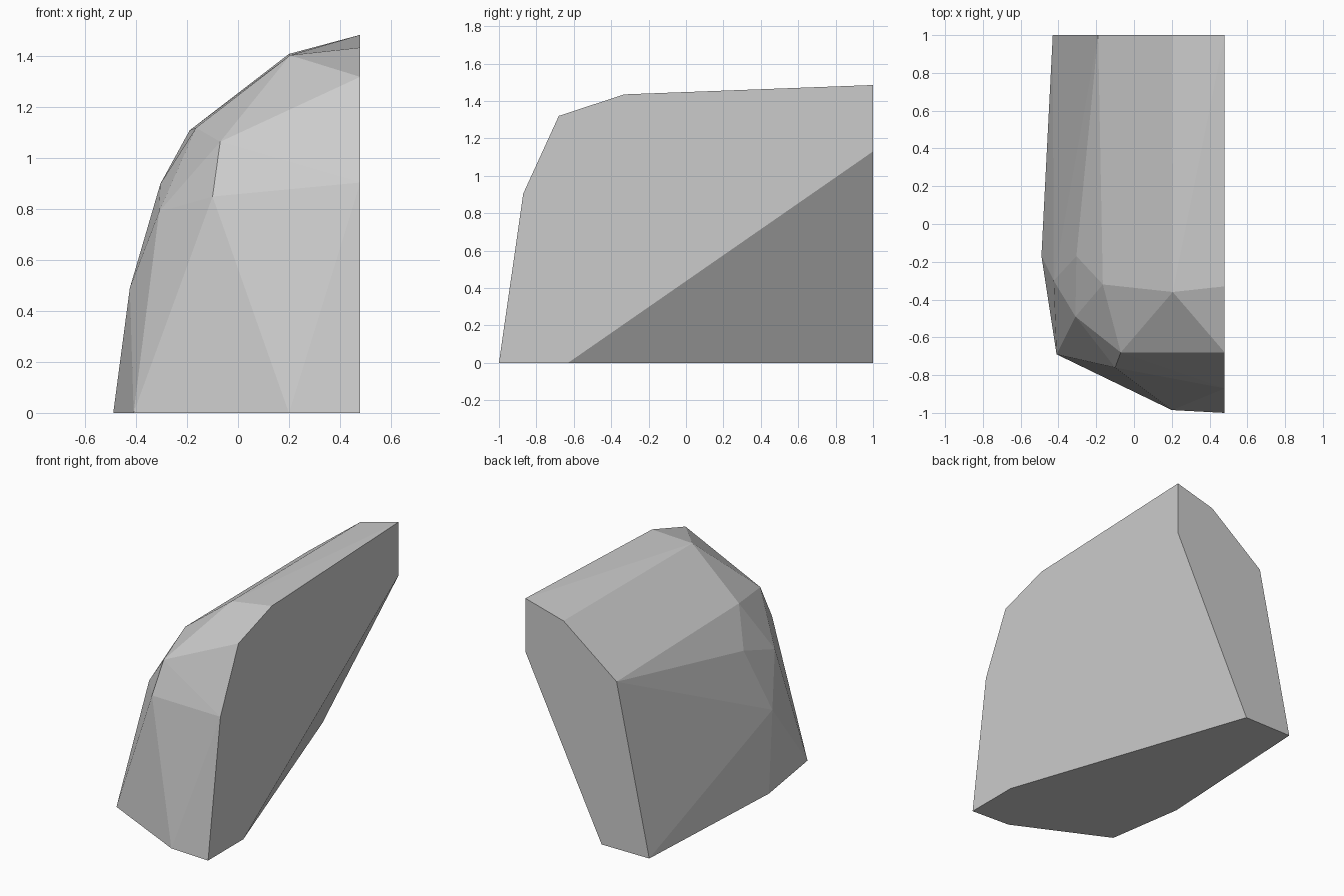
import bpy
import bmesh

cube = bpy.data.objects.get("Cube")
if cube:
    bpy.data.objects.remove(cube, do_unlink=True)

# Plain grey stone
stone = bpy.data.materials.new("grey_stone")
stone.use_nodes = True
grey = (0.6, 0.6, 0.6, 1)
stone.diffuse_color = grey
stone.node_tree.nodes["Principled BSDF"].inputs["Base Color"].default_value = grey

# Corners of the rock shard, grouped by area
ground = [(.48, -1, 0), (.2, -.985, 0), (-.41, -.69, 0), (-.49, -.17, 0),
          (-.43, 1, 0), (-.08, 1, 0), (.48, -.63, 0)]
side_cut = [(y, z) for y, z in
            ((-.87, .905), (-.68, 1.32), (-.33, 1.435), (1, 1.485), (1, 1.13))]
back_cut = [(.2, 1.41), (-.19, 1.11)]
chipped = [(-.1, -.76, .85), (-.07, -.68, 1.065), (.205, -.36, 1.405),
           (-.31, -.49, .79), (-.425, -.3, .49), (-.305, -.17, .9),
           (-.165, -.32, 1.12)]
corners = (ground + chipped + [(.48, y, z) for y, z in side_cut]
           + [(x, 1, z) for x, z in back_cut])

# Faceted convex shard wrapped around the corners
bm = bmesh.new()
for co in corners:
    bm.verts.new(co)
hull = bmesh.ops.convex_hull(bm, input=bm.verts[:])
loose = [v for v in bm.verts if not v.link_faces]
bmesh.ops.delete(bm, geom=loose, context="VERTS")
# Merge the flat cut faces into single polygons
bmesh.ops.dissolve_limit(bm, angle_limit=0.01, verts=bm.verts[:], edges=bm.edges[:])
bmesh.ops.recalc_face_normals(bm, faces=bm.faces[:])

mesh = bpy.data.meshes.new("rock_shard")
bm.to_mesh(mesh)
bm.free()
mesh.materials.append(stone)
rock = bpy.data.objects.new("rock_shard", mesh)
bpy.context.collection.objects.link(rock)
